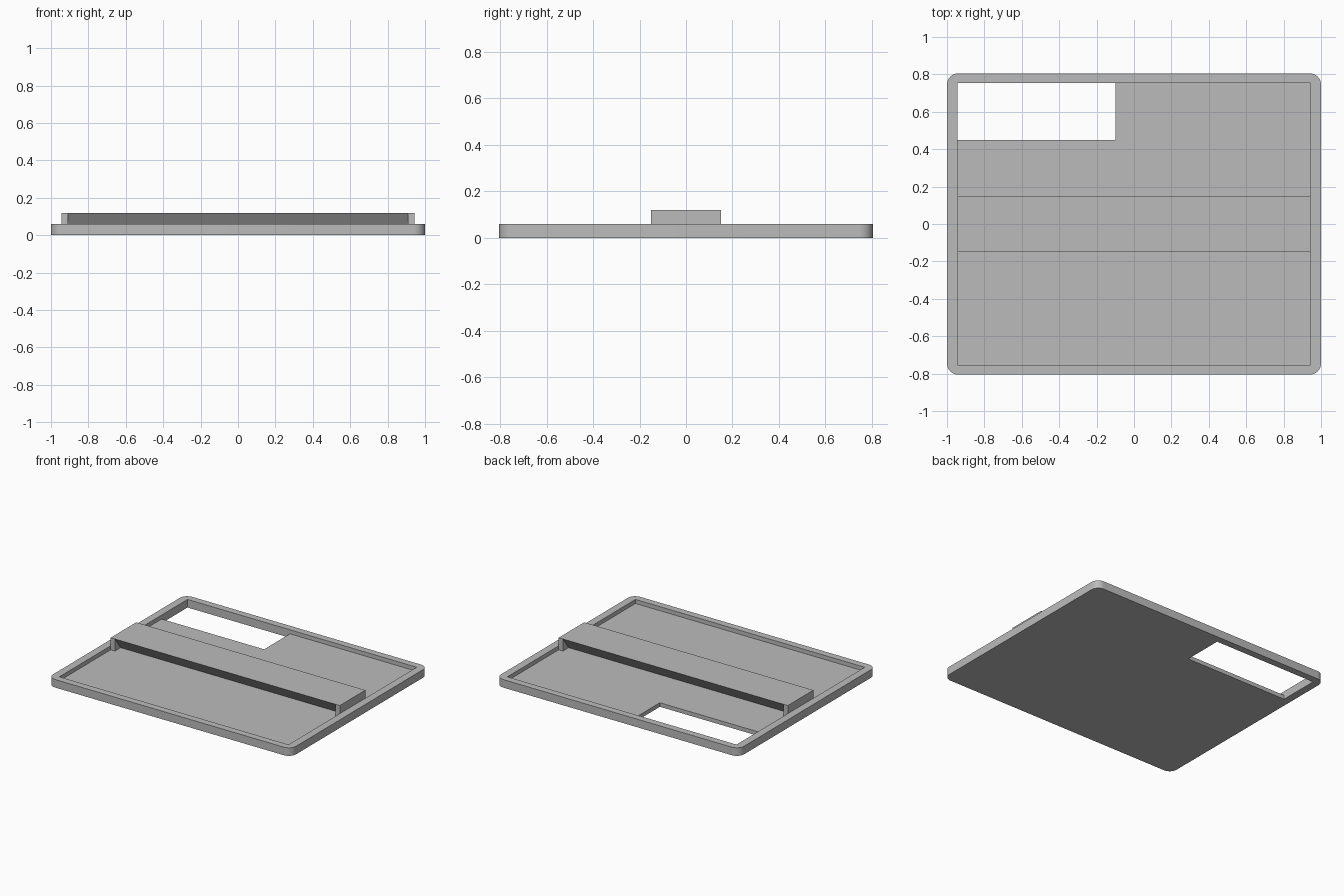
import bpy, bmesh, math

if "Cube" in bpy.data.objects:
    bpy.data.objects.remove(bpy.data.objects["Cube"])

grey = bpy.data.materials.new("plain grey")
grey.diffuse_color = (0.5, 0.5, 0.5, 1)
grey.use_nodes = True
grey.node_tree.nodes["Principled BSDF"].inputs["Base Color"].default_value = grey.diffuse_color


def prism(name, points, axis, start, end):
    """Extrude a closed 2D outline along z (points are x, y) or x (points are y, z)."""
    bm = bmesh.new()
    place = (lambda p: (p[0], p[1], start)) if axis == 'z' else (lambda p: (start, p[0], p[1]))
    face = bm.faces.new([bm.verts.new(place(p)) for p in points])
    moved = bmesh.ops.extrude_face_region(bm, geom=[face])['geom']
    shift = (0, 0, end - start) if axis == 'z' else (end - start, 0, 0)
    bmesh.ops.translate(bm, vec=shift, verts=[v for v in moved if isinstance(v, bmesh.types.BMVert)])
    bmesh.ops.recalc_face_normals(bm, faces=bm.faces[:])
    mesh = bpy.data.meshes.new(name)
    bm.to_mesh(mesh)
    bm.free()
    mesh.materials.append(grey)
    obj = bpy.data.objects.new(name, mesh)
    bpy.context.collection.objects.link(obj)
    return obj


def rect(x0, x1, y0, y1):
    return [(x0, y0), (x1, y0), (x1, y1), (x0, y1)]


def rounded_rect(hx, hy, r, steps=10):
    pts = []
    for i, (sx, sy) in enumerate([(1, 1), (-1, 1), (-1, -1), (1, -1)]):
        for k in range(steps + 1):
            a = math.pi / 2 * (i + k / steps)
            pts.append((sx * (hx - r) + r * math.cos(a), sy * (hy - r) + r * math.sin(a)))
    return pts


def select_only(obj):
    bpy.ops.object.select_all(action='DESELECT')
    obj.select_set(True)
    bpy.context.view_layer.objects.active = obj


def cut(obj, cutter):
    mod = obj.modifiers.new("cut", 'BOOLEAN')
    mod.operation = 'DIFFERENCE'
    mod.solver = 'EXACT'
    mod.object = cutter
    select_only(obj)
    bpy.ops.object.modifier_apply(modifier=mod.name)
    bpy.data.objects.remove(cutter)


FLOOR, RIM, TOP = 0.03, 0.06, 0.12
IX, IY = 0.943, 0.753

# Tray with rounded corners, a shallow recess and a rectangular opening
tray = prism("tray", rounded_rect(1.0, 0.805, 0.06), 'z', 0, RIM)
cut(tray, prism("recess_cutter", rect(-IX, IX, -IY, IY), 'z', FLOOR, 0.2))
cut(tray, prism("opening_cutter", rect(-IX, -0.1, 0.45, IY), 'z', -0.1, 0.2))
select_only(tray)
bpy.ops.object.shade_smooth_by_angle(angle=math.radians(30))

# Crossbar with undercut long sides
prism("crossbar", [(-0.15, TOP), (-0.083, FLOOR), (0.083, FLOOR), (0.15, TOP)], 'x', -0.908, 0.908)

# Square end blocks of the crossbar
for side, s in (("left", -1), ("right", 1)):
    prism(side + "_end_block", rect(-0.15, 0.15, FLOOR, TOP), 'x', s * 0.908, s * IX)
